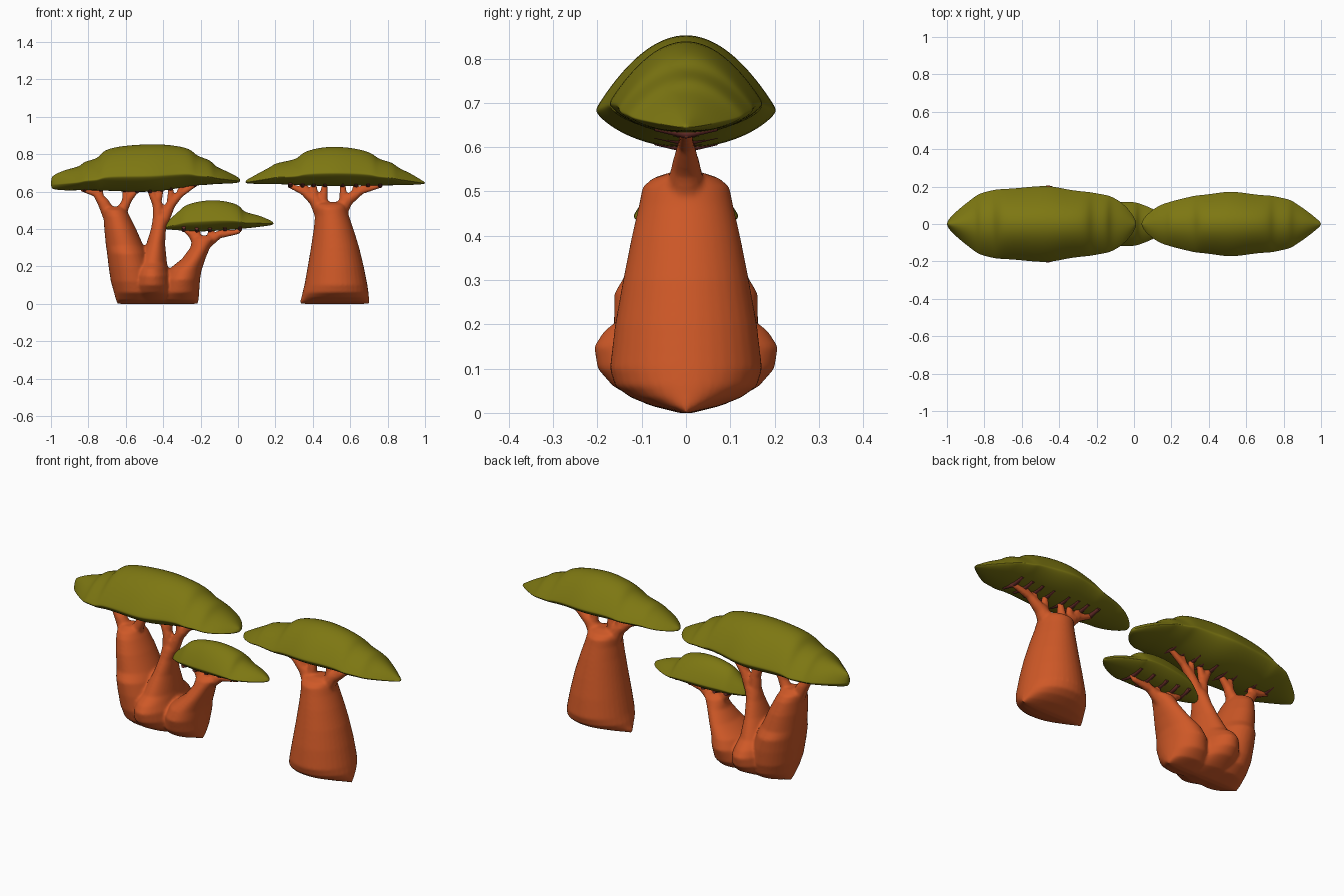
import bpy, bmesh, math


def material(name, rgb):
    m = bpy.data.materials.new(name)
    m.diffuse_color = (*rgb, 1)
    return m


BARK = material("rust_bark", (0.62, 0.098, 0.020))
DARK = material("dark_twig", (0.16, 0.030, 0.025))
LEAF = material("olive_leaf", (0.205, 0.185, 0.006))


def loft(name, rings, mat):
    """Skin closed rings of points into one capped mesh object."""
    bm = bmesh.new()
    rows = [[bm.verts.new(p) for p in ring] for ring in rings]
    n = len(rows[0])
    for a, b in zip(rows, rows[1:]):
        for i in range(n):
            j = (i + 1) % n
            bm.faces.new((a[i], a[j], b[j], b[i]))
    bm.faces.new(rows[0])
    bm.faces.new(rows[-1])
    bmesh.ops.recalc_face_normals(bm, faces=bm.faces[:])
    for f in bm.faces:
        f.smooth = True
    me = bpy.data.meshes.new(name)
    bm.to_mesh(me)
    bm.free()
    me.materials.append(mat)
    ob = bpy.data.objects.new(name, me)
    bpy.context.collection.objects.link(ob)
    return ob


def canopy(name, stations):
    """Tiered lens of foliage; stations are (x, z bottom, z top, half depth)."""
    rings, n = [], 28
    for x, zb, zt, hw in stations:
        zw = zb + 0.33 * (zt - zb)
        ring = []
        for i in range(n):
            t = 2 * math.pi * i / n
            s = math.sin(t)
            a = abs(s)
            if s >= 0:
                z = zw + (zt - zw) * (0.15 * a + 0.85 * a ** 2.2)
            else:
                z = zw - (zw - zb) * (0.15 * a + 0.85 * a ** 1.6)
            ring.append((x, hw * math.cos(t), z))
        rings.append(ring)
    ob = loft(name, rings, LEAF)
    ob.modifiers.new("smooth", "SUBSURF").levels = 2
    ob.modifiers["smooth"].render_levels = 2
    return ob


def trunk(name, stations):
    """Swollen trunk; stations are (z, x left, x right, half depth)."""
    n = 36
    rings = []
    for z, x0, x1, hy in stations:
        rings.append([((x0 + x1) / 2 + (x1 - x0) / 2 * math.cos(2 * math.pi * i / n),
                       hy * math.sin(2 * math.pi * i / n), z) for i in range(n)])
    return loft(name, rings, BARK)


def tubes(name, paths, mat):
    """Tapered round tubes; each path is a list of (x, y, z, radius)."""
    cu = bpy.data.curves.new(name, "CURVE")
    cu.dimensions = "3D"
    cu.bevel_depth = 1
    cu.bevel_resolution = 3
    cu.use_fill_caps = True
    for path in paths:
        sp = cu.splines.new("POLY")
        sp.points.add(len(path) - 1)
        for p, (x, y, z, r) in zip(sp.points, path):
            p.co = (x, y, z, 1)
            p.radius = r
    cu.materials.append(mat)
    ob = bpy.data.objects.new(name, cu)
    bpy.context.collection.objects.link(ob)
    bpy.ops.object.select_all(action="DESELECT")
    ob.select_set(True)
    bpy.context.view_layer.objects.active = ob
    bpy.ops.object.convert(target="MESH")
    return bpy.context.view_layer.objects.active


def limbs(name, paths):
    return tubes(name, [[(x, 0, z, r + 0.002) for x, z, r in p] for p in paths], BARK)


def twigs(name, tips):
    """Dark twigs spreading front and back under the foliage."""
    return tubes(name, [[(x, -0.07, z + 0.014, 0.010), (x, 0, z, 0.013),
                         (x, 0.07, z + 0.014, 0.010)] for x, z in tips], DARK)


def fuse(name, parts):
    """Join trunk and limbs and melt them into one smooth skin."""
    bpy.ops.object.select_all(action="DESELECT")
    for p in parts:
        p.select_set(True)
    bpy.context.view_layer.objects.active = parts[0]
    bpy.ops.object.join()
    ob = bpy.context.view_layer.objects.active
    ob.name = name
    rm = ob.modifiers.new("melt", "REMESH")
    rm.mode = "VOXEL"
    rm.voxel_size = 0.007
    rm.use_smooth_shade = True
    sm = ob.modifiers.new("soften", "SMOOTH")
    sm.factor = 0.5
    sm.iterations = 6
    return ob


# Foliage
canopy("left_canopy", [
    (-1.0, 0.62, 0.675, 0.008), (-0.985, 0.61, 0.69, 0.035), (-0.92, 0.605, 0.72, 0.095),
    (-0.84, 0.607, 0.735, 0.155), (-0.825, 0.607, 0.765, 0.165), (-0.745, 0.605, 0.775, 0.185),
    (-0.725, 0.605, 0.825, 0.187), (-0.62, 0.60, 0.848, 0.192), (-0.46, 0.595, 0.858, 0.212),
    (-0.36, 0.61, 0.852, 0.184), (-0.25, 0.63, 0.833, 0.173), (-0.225, 0.632, 0.79, 0.17),
    (-0.145, 0.637, 0.772, 0.155), (-0.125, 0.64, 0.735, 0.15), (-0.06, 0.642, 0.71, 0.115),
    (-0.005, 0.645, 0.68, 0.05), (0.012, 0.652, 0.668, 0.01)])
canopy("right_canopy", [
    (0.04, 0.645, 0.66, 0.008), (0.06, 0.642, 0.67, 0.045), (0.13, 0.64, 0.71, 0.10),
    (0.18, 0.64, 0.735, 0.115), (0.20, 0.64, 0.755, 0.122), (0.32, 0.635, 0.772, 0.152),
    (0.34, 0.633, 0.81, 0.154), (0.42, 0.63, 0.835, 0.162), (0.52, 0.628, 0.845, 0.18),
    (0.64, 0.63, 0.832, 0.158), (0.725, 0.632, 0.805, 0.153), (0.745, 0.632, 0.775, 0.151),
    (0.83, 0.633, 0.757, 0.132), (0.85, 0.634, 0.73, 0.122), (0.92, 0.635, 0.70, 0.075),
    (0.975, 0.638, 0.665, 0.03), (1.0, 0.642, 0.65, 0.008)])
canopy("small_canopy", [
    (-0.395, 0.40, 0.42, 0.008), (-0.375, 0.397, 0.445, 0.04), (-0.31, 0.392, 0.50, 0.08),
    (-0.285, 0.39, 0.53, 0.09), (-0.2, 0.385, 0.552, 0.108), (-0.11, 0.39, 0.558, 0.117),
    (-0.02, 0.397, 0.54, 0.12), (0.015, 0.40, 0.52, 0.115), (0.03, 0.402, 0.49, 0.11),
    (0.11, 0.41, 0.475, 0.08), (0.165, 0.418, 0.45, 0.04), (0.19, 0.423, 0.437, 0.008)])

# Right tree
right_trunk = trunk("right_trunk", [
    (0.0, 0.33, 0.70, 0.015), (0.015, 0.332, 0.702, 0.075), (0.035, 0.34, 0.70, 0.125),
    (0.06, 0.345, 0.698, 0.16), (0.10, 0.355, 0.692, 0.172), (0.2, 0.373, 0.672, 0.16),
    (0.3, 0.39, 0.648, 0.142), (0.4, 0.405, 0.617, 0.122), (0.47, 0.412, 0.593, 0.106),
    (0.51, 0.41, 0.583, 0.098), (0.53, 0.41, 0.58, 0.075), (0.545, 0.43, 0.56, 0.03)])
right_limbs = limbs("right_limbs", [
    [(0.45, 0.49, 0.045), (0.41, 0.555, 0.032), (0.35, 0.60, 0.018), (0.27, 0.635, 0.012)],
    [(0.39, 0.57, 0.022), (0.345, 0.645, 0.012)],
    [(0.41, 0.55, 0.025), (0.405, 0.645, 0.012)],
    [(0.45, 0.52, 0.03), (0.465, 0.645, 0.012)],
    [(0.54, 0.49, 0.045), (0.585, 0.555, 0.032), (0.66, 0.605, 0.018), (0.77, 0.635, 0.012)],
    [(0.59, 0.56, 0.022), (0.625, 0.60, 0.016), (0.63, 0.645, 0.012)],
    [(0.565, 0.54, 0.025), (0.56, 0.645, 0.012)],
    [(0.64, 0.595, 0.016), (0.695, 0.645, 0.012)]])
fuse("right_tree_trunk", [right_trunk, right_limbs])
twigs("right_twigs", [(x, 0.632) for x in (0.28, 0.345, 0.405, 0.465, 0.56, 0.63, 0.695, 0.76)])

# Left cluster of three trunks
left_trunk = trunk("left_trunk", [
    (0.0, -0.645, -0.42, 0.015), (0.02, -0.652, -0.42, 0.09), (0.06, -0.663, -0.43, 0.14),
    (0.12, -0.68, -0.44, 0.158), (0.2, -0.692, -0.46, 0.163), (0.27, -0.70, -0.485, 0.162),
    (0.31, -0.706, -0.505, 0.138), (0.40, -0.715, -0.545, 0.122), (0.47, -0.718, -0.58, 0.10),
    (0.50, -0.718, -0.597, 0.08), (0.52, -0.705, -0.61, 0.035)])
middle_trunk = trunk("middle_trunk", [
    (0.0, -0.57, -0.34, 0.015), (0.02, -0.57, -0.34, 0.09), (0.06, -0.57, -0.345, 0.165),
    (0.10, -0.57, -0.35, 0.20), (0.15, -0.56, -0.36, 0.208), (0.185, -0.55, -0.373, 0.185),
    (0.22, -0.535, -0.38, 0.14), (0.32, -0.49, -0.39, 0.09), (0.40, -0.465, -0.385, 0.058),
    (0.46, -0.455, -0.368, 0.04), (0.485, -0.44, -0.375, 0.02)])
leaning_trunk = trunk("leaning_trunk", [
    (0.0, -0.43, -0.213, 0.015), (0.02, -0.43, -0.211, 0.085), (0.06, -0.42, -0.208, 0.13),
    (0.13, -0.40, -0.203, 0.15), (0.18, -0.375, -0.195, 0.135), (0.24, -0.30, -0.175, 0.105),
    (0.30, -0.255, -0.15, 0.075), (0.345, -0.245, -0.125, 0.055), (0.365, -0.235, -0.13, 0.03)])
left_limbs = limbs("left_limbs", [
    [(-0.685, 0.47, 0.038), (-0.72, 0.54, 0.03), (-0.76, 0.59, 0.018), (-0.84, 0.615, 0.012)],
    [(-0.74, 0.56, 0.02), (-0.735, 0.62, 0.013)],
    [(-0.75, 0.575, 0.016), (-0.78, 0.625, 0.012)],
    [(-0.635, 0.47, 0.034), (-0.595, 0.55, 0.024), (-0.605, 0.62, 0.013)],
    [(-0.595, 0.55, 0.022), (-0.535, 0.62, 0.013)],
    [(-0.42, 0.44, 0.036), (-0.43, 0.53, 0.026), (-0.475, 0.62, 0.014)],
    [(-0.43, 0.54, 0.02), (-0.41, 0.62, 0.013)],
    [(-0.40, 0.45, 0.034), (-0.36, 0.53, 0.024), (-0.31, 0.585, 0.017), (-0.22, 0.645, 0.012)],
    [(-0.36, 0.53, 0.02), (-0.36, 0.63, 0.012)],
    [(-0.32, 0.575, 0.016), (-0.295, 0.645, 0.012)],
    [(-0.215, 0.33, 0.03), (-0.25, 0.375, 0.02), (-0.30, 0.41, 0.012)],
    [(-0.22, 0.34, 0.025), (-0.22, 0.41, 0.013)],
    [(-0.165, 0.33, 0.032), (-0.10, 0.37, 0.02), (0.0, 0.385, 0.013), (0.02, 0.41, 0.010)],
    [(-0.14, 0.35, 0.02), (-0.15, 0.41, 0.012)],
    [(-0.10, 0.365, 0.016), (-0.07, 0.41, 0.012)]])
fuse("left_cluster_trunks", [left_trunk, middle_trunk, leaning_trunk, left_limbs])
twigs("left_twigs", [(-0.82, 0.61), (-0.735, 0.61), (-0.605, 0.605), (-0.54, 0.603),
                     (-0.47, 0.60), (-0.41, 0.61), (-0.36, 0.615), (-0.295, 0.63), (-0.23, 0.637)])
twigs("small_twigs", [(-0.29, 0.395), (-0.22, 0.39), (-0.15, 0.392), (-0.07, 0.397), (0.01, 0.402)])
